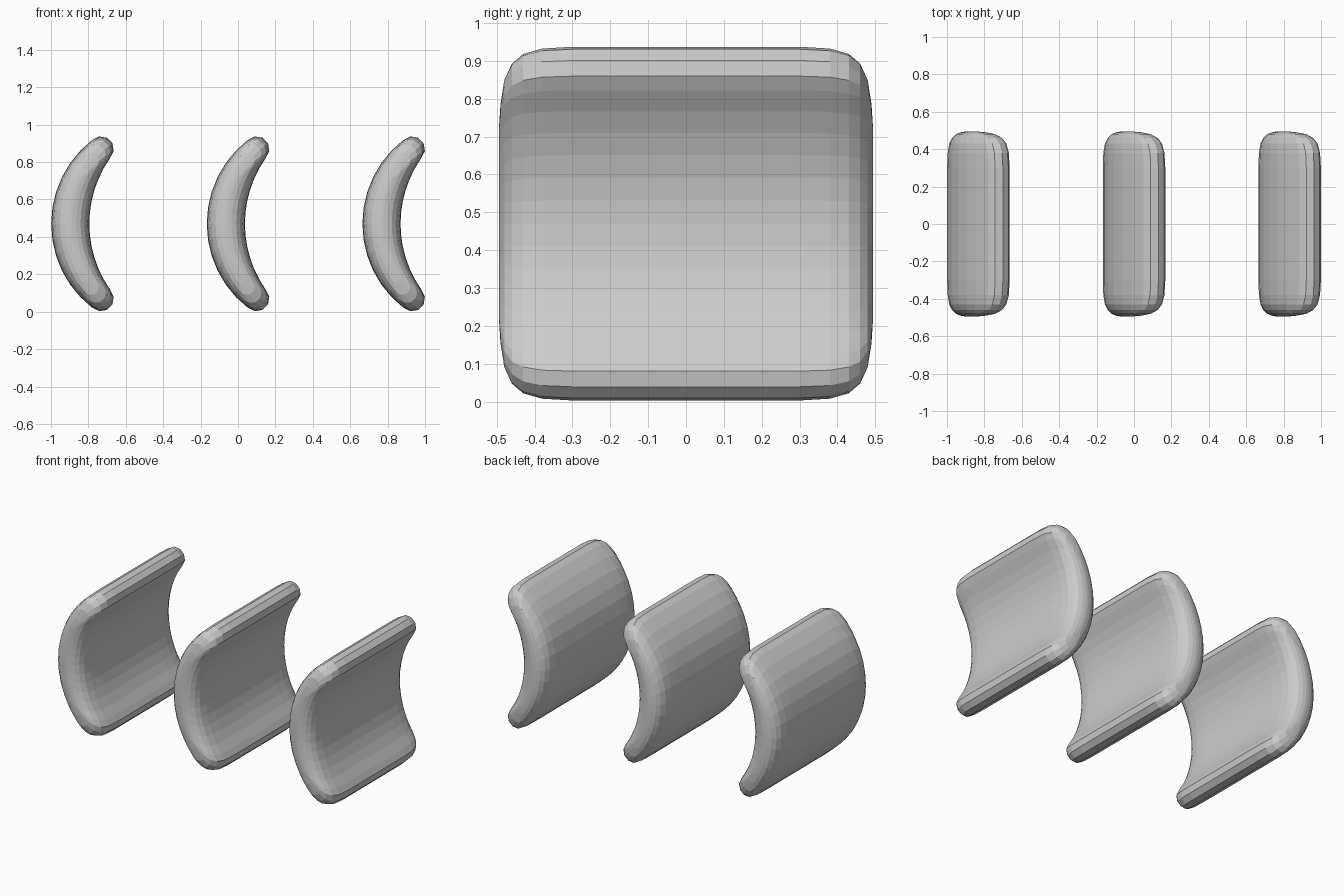
import bpy
import bmesh
from math import sin, cos, pi

cube = bpy.data.objects.get("Cube")
if cube:
    bpy.data.objects.remove(cube, do_unlink=True)

grey = bpy.data.materials.new("light grey")
grey.use_nodes = True
GREY = (0.6, 0.6, 0.6, 1)
grey.diffuse_color = GREY
grey.node_tree.nodes["Principled BSDF"].inputs["Base Color"].default_value = GREY

# Centreline arc of the curved pad, and its half thickness
RADIUS, HALF_ANGLE, MID_Z = 0.567, 0.783, 0.47
THICK_MID, THICK_TIP = 0.102, 0.068
STEPS, CAP_STEPS = 12, 5


def point(angle, offset, along=0.0):
    """Point on the bent section: offset outwards, along past the tip."""
    r = RADIUS + offset
    x = 0.502 - r * cos(angle) + along * sin(angle)
    z = MID_Z + r * sin(angle) + along * cos(angle)
    return x, z


def section(fullness, inset):
    """Closed outline of the bent section, thinned and shortened."""
    limit = HALF_ANGLE - (inset / 0.75 - THICK_TIP * (1 - fullness)) / RADIUS
    limit = min(limit, HALF_ANGLE)
    pts = []
    for side in (1, -1):
        for i in range(STEPS + 1):
            a = side * limit * (2 * i / STEPS - 1)
            t = THICK_MID + (THICK_TIP - THICK_MID) * (a / HALF_ANGLE) ** 2
            pts.append(point(a, side * t * fullness))
        # rounded tip
        t = THICK_MID + (THICK_TIP - THICK_MID) * (limit / HALF_ANGLE) ** 2
        for i in range(1, CAP_STEPS):
            b = pi * i / CAP_STEPS
            pts.append(point(side * limit, side * t * fullness * cos(b),
                             side * t * fullness * sin(b)))
    return pts


# Depth, fullness and shortening of each ring towards the rounded ends
ends = [(0.30, 1, 0), (0.38, 0.97, 0.005), (0.43, 0.89, 0.02), (0.46, 0.74, 0.045),
        (0.48, 0.54, 0.085), (0.49, 0.3, 0.14), (0.494, 0.08, 0.19)]
rings = [(-y, k, s) for y, k, s in reversed(ends)] + ends

bm = bmesh.new()
loops = [[bm.verts.new((x, y, z)) for x, z in section(k, s)] for y, k, s in rings]
for lo, hi in zip(loops, loops[1:]):
    n = len(lo)
    for i in range(n):
        j = (i + 1) % n
        bm.faces.new((lo[i], lo[j], hi[j], hi[i]))
for loop in (loops[0], loops[-1]):
    bm.faces.new(loop)
bmesh.ops.recalc_face_normals(bm, faces=bm.faces)
mesh = bpy.data.meshes.new("curved_pad")
bm.to_mesh(mesh)
bm.free()
mesh.materials.append(grey)

# Three identical pads in a row
for name, x in (("right_pad", -0.832), ("middle_pad", 0), ("left_pad", 0.832)):
    pad = bpy.data.objects.new(name, mesh)
    pad.location.x = x
    bpy.context.collection.objects.link(pad)
